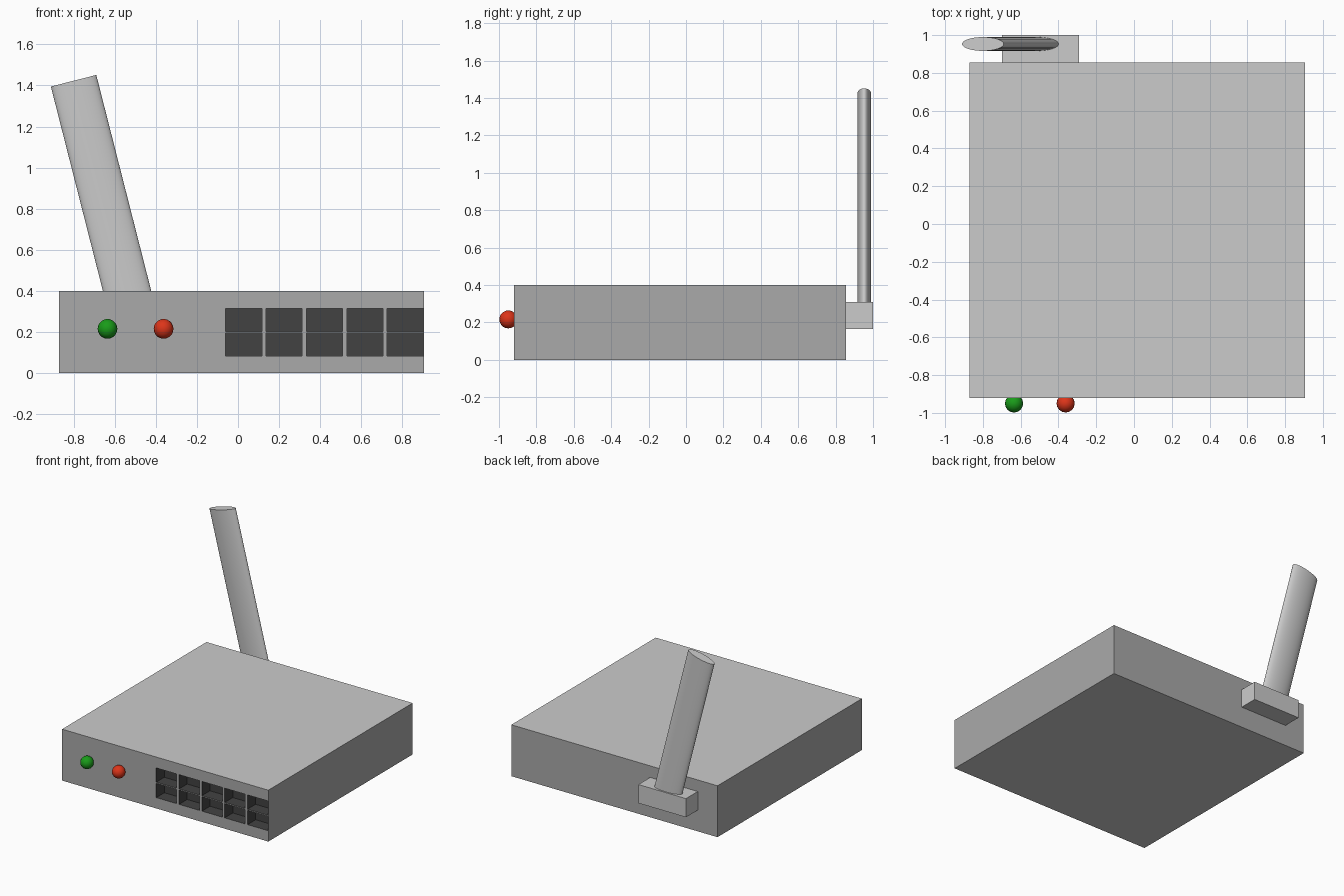
import bpy, bmesh, math
from mathutils import Matrix, Vector

if "Cube" in bpy.data.objects:
    bpy.data.objects.remove(bpy.data.objects["Cube"])


def material(name, rgb):
    m = bpy.data.materials.new(name)
    m.diffuse_color = (*rgb, 1)
    m.use_nodes = True
    m.node_tree.nodes["Principled BSDF"].inputs["Base Color"].default_value = m.diffuse_color
    return m


GREY = material("side_grey", (0.4, 0.4, 0.4))
DARK = material("socket_dark", (0.055, 0.055, 0.055))
GREEN = material("green", (0.01, 0.33, 0.01))
RED = material("red", (0.72, 0.035, 0.01))


def add_box(bm, lo, hi):
    lo, hi = Vector(lo), Vector(hi)
    mat = Matrix.Translation((lo + hi) / 2) @ Matrix.Diagonal((*(hi - lo), 1))
    bmesh.ops.create_cube(bm, size=1, matrix=mat)


def finish(bm, name, mats=()):
    me = bpy.data.meshes.new(name)
    bm.normal_update()
    bm.to_mesh(me)
    bm.free()
    for m in mats:
        me.materials.append(m)
    ob = bpy.data.objects.new(name, me)
    bpy.context.collection.objects.link(ob)
    return ob


def select(ob):
    bpy.ops.object.select_all(action='DESELECT')
    ob.select_set(True)
    bpy.context.view_layer.objects.active = ob


# Flat casing: plain top and bottom, grey sides
bm = bmesh.new()
add_box(bm, (-0.87, -0.92, 0), (0.905, 0.855, 0.4))
bm.normal_update()
for f in bm.faces:
    f.material_index = 0 if abs(f.normal.z) > 0.5 else 1
casing = finish(bm, "casing", (None, GREY, DARK))

# Two rows of five dark sockets cut into the front
bm = bmesh.new()
for i in range(5):
    for z in (0.084, 0.204):
        x = -0.06 + i * 0.1965
        add_box(bm, (x, -1.0, z), (x + 0.176, -0.82, z + 0.111))
for f in bm.faces:
    f.material_index = 2
cutter = finish(bm, "socket_cutter", (None, GREY, DARK))
cutter.hide_render = True
cut = casing.modifiers.new("sockets", 'BOOLEAN')
cut.operation = 'DIFFERENCE'
cut.solver = 'EXACT'
cut.object = cutter
select(casing)
bpy.ops.object.modifier_apply(modifier=cut.name)
bpy.data.objects.remove(cutter)

# Indicator lights
for name, x, mat in (("green_light", -0.635, GREEN), ("red_light", -0.362, RED)):
    bm = bmesh.new()
    bmesh.ops.create_uvsphere(bm, u_segments=16, v_segments=10, radius=0.048,
                              matrix=Matrix.Translation((x, -0.95, 0.216)))
    light = finish(bm, name, (mat,))
    select(light)
    bpy.ops.object.shade_smooth()

# Antenna mount on the back
bm = bmesh.new()
add_box(bm, (-0.70, 0.855, 0.165), (-0.29, 1.0, 0.31))
finish(bm, "antenna_mount")

# Leaning antenna with an oval section
base, tip = Vector((-0.504, 0.953, 0.26)), Vector((-0.80, 0.953, 1.423))
axis = tip - base
tilt = Matrix.Rotation(math.atan2(axis.x, axis.z), 4, 'Y')
bm = bmesh.new()
bmesh.ops.create_cone(
    bm, cap_ends=True, segments=32, radius1=1, radius2=1, depth=1,
    matrix=Matrix.Translation((base + tip) / 2) @ tilt
    @ Matrix.Diagonal((0.114, 0.0365, axis.length, 1)))
antenna = finish(bm, "antenna")
select(antenna)
bpy.ops.object.shade_smooth_by_angle(angle=math.radians(50))
